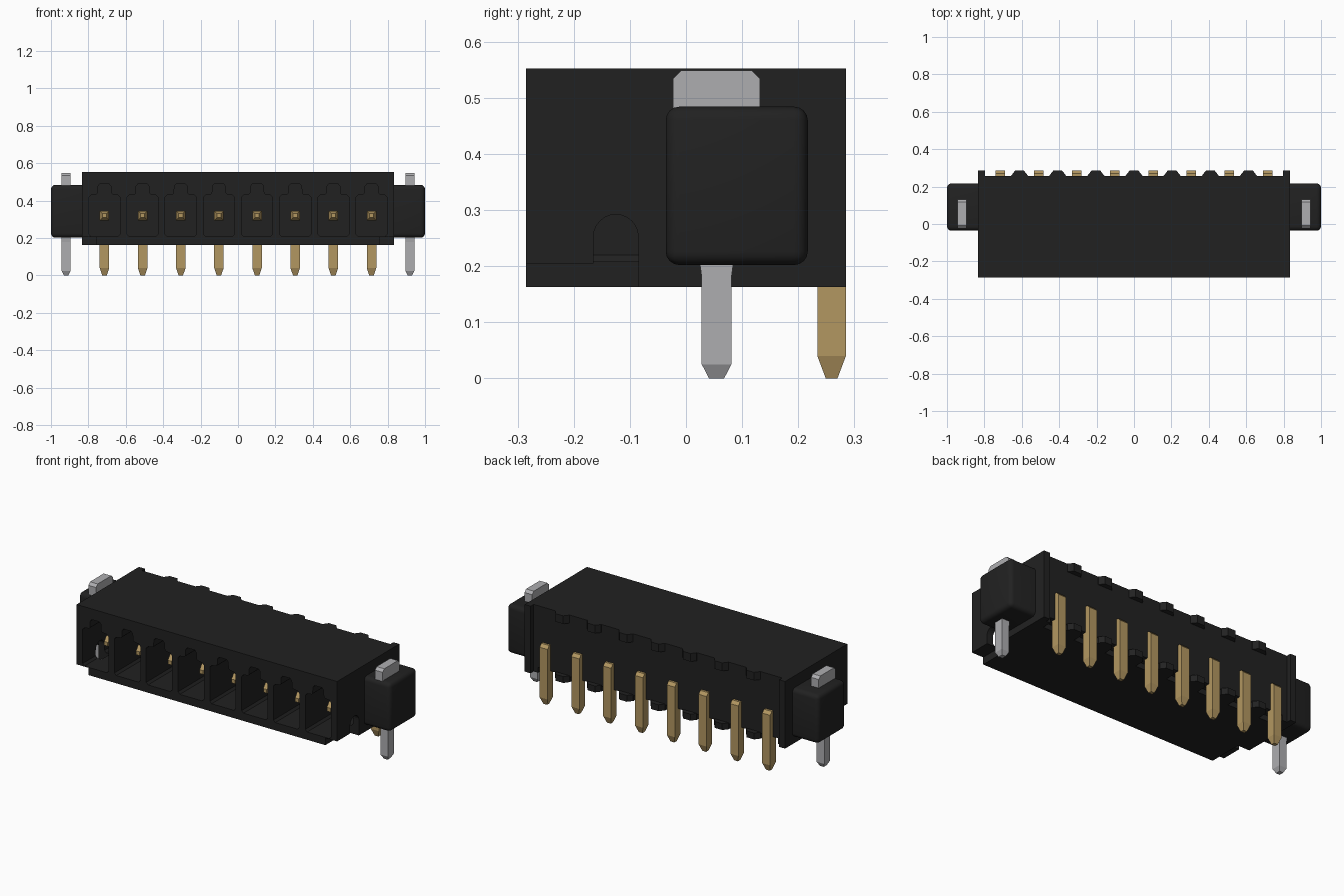
import bpy, bmesh, math

if "Cube" in bpy.data.objects:
    bpy.data.objects.remove(bpy.data.objects["Cube"])

def mat(name, rgb):
    m = bpy.data.materials.new(name)
    m.diffuse_color = (*rgb, 1)
    m.use_nodes = True
    m.node_tree.nodes["Principled BSDF"].inputs["Base Color"].default_value = m.diffuse_color
    return m

BLACK = mat("black plastic", (0.0155, 0.0155, 0.0155))
GOLD = mat("gold metal", (0.45, 0.31, 0.12))
GREY = mat("tin grey", (0.42, 0.42, 0.435))

PITCH = 0.204
PINS = [(i - 3.5) * PITCH for i in range(8)]
GAPS = [(i - 3) * PITCH for i in range(7)]

def finish(bm, name, material):
    bmesh.ops.recalc_face_normals(bm, faces=bm.faces)
    me = bpy.data.meshes.new(name)
    bm.to_mesh(me)
    bm.free()
    me.materials.append(material)
    ob = bpy.data.objects.new(name, me)
    bpy.context.collection.objects.link(ob)
    return ob

def loft(bm, rings):
    """Closed solid through a list of equal-length vertex rings."""
    rs = [[bm.verts.new(p) for p in r] for r in rings]
    for a, b in zip(rs, rs[1:]):
        for i in range(len(a)):
            j = (i + 1) % len(a)
            bm.faces.new((a[i], a[j], b[j], b[i]))
    bm.faces.new(rs[0][::-1])
    bm.faces.new(rs[-1])

def rect_z(x0, x1, y0, y1, z):
    return [(x0, y0, z), (x1, y0, z), (x1, y1, z), (x0, y1, z)]

def rect_y(x, h, z, y):
    return [(x - h, y, z - h), (x + h, y, z - h), (x + h, y, z + h), (x - h, y, z + h)]

def box(bm, x0, x1, y0, y1, z0, z1):
    loft(bm, [rect_z(x0, x1, y0, y1, z0), rect_z(x0, x1, y0, y1, z1)])

def activate(ob):
    bpy.ops.object.select_all(action='DESELECT')
    ob.select_set(True)
    bpy.context.view_layer.objects.active = ob

def cut(ob, cutter):
    m = ob.modifiers.new("cut", 'BOOLEAN')
    m.operation, m.solver, m.object = 'DIFFERENCE', 'EXACT', cutter
    activate(ob)
    bpy.ops.object.modifier_apply(modifier=m.name)
    bpy.data.objects.remove(cutter)

# Main housing block
bm = bmesh.new()
box(bm, -0.835, 0.835, -0.285, 0.285, 0.163, 0.552)
housing = finish(bm, "housing", BLACK)

# Back face recess between the end ribs
bm = bmesh.new()
box(bm, -0.797, 0.797, 0.257, 0.4, 0, 0.7)
cut(housing, finish(bm, "back_cutter", BLACK))

# Keyed contact cavities
half = [(0.071, 0.208), (0.083, 0.22), (0.083, 0.418), (0.071, 0.43),
        (0.042, 0.434), (0.036, 0.44), (0.034, 0.478), (0.024, 0.49)]
key = half + [(-x, z) for x, z in reversed(half)]
bm = bmesh.new()
for px in PINS:
    loft(bm, [[(px + x, y, z) for x, z in key] for y in (-0.4, 0.11)])
cut(housing, finish(bm, "cavity_cutter", BLACK))

# Lower end notches and arched side windows
arch = [(-0.4, 0.1), (-0.085, 0.1), (-0.085, 0.25)]
arch += [(-0.125 + 0.04 * math.cos(math.radians(a)), 0.252 + 0.04 * math.sin(math.radians(a)))
         for a in range(15, 180, 15)]
arch += [(-0.165, 0.25), (-0.165, 0.205), (-0.4, 0.205)]
for s in (-1, 1):
    bm = bmesh.new()
    loft(bm, [[(s * x, y, z) for y, z in arch] for x in (0.76, 0.95)])
    cut(housing, finish(bm, "end_cutter", BLACK))

# Rebates at the bottom of the back wall
bm = bmesh.new()
for px in PINS:
    box(bm, px - 0.055, px + 0.055, 0.2, 0.4, 0.1, 0.195)
cut(housing, finish(bm, "rebate_cutter", BLACK))

# Small teeth along the upper and lower back edges
bm = bmesh.new()
for gx in GAPS:
    for z0, z1 in ((0.505, 0.552), (0.163, 0.2)):
        tooth = [(-0.045, 0.25), (0.045, 0.25), (0.045, 0.258),
                 (0.024, 0.285), (-0.024, 0.285), (-0.045, 0.258)]
        loft(bm, [[(gx + x, y, z) for x, y in tooth] for z in (z0, z1)])
finish(bm, "back_teeth", BLACK)

# Right-angle contact pins
bm = bmesh.new()
for px in PINS:
    w = 0.0255
    loft(bm, [rect_z(px - 0.012, px + 0.012, 0.249, 0.27, 0),
              rect_z(px - w, px + w, 0.234, 0.285, 0.04),
              rect_z(px - w, px + w, 0.234, 0.285, 0.33),
              rect_z(px - w, px + w, 0.234, 0.27, 0.347)])
    loft(bm, [rect_y(px, 0.011, 0.32, -0.19), rect_y(px, w, 0.32, -0.15),
              rect_y(px, w, 0.32, 0.24)])
finish(bm, "contact_pins", GOLD)

for s, side in ((-1, "left"), (1, "right")):
    # Rounded mounting lug
    bm = bmesh.new()
    box(bm, *sorted((s * 0.82, s * 1.0)), -0.036, 0.217, 0.202, 0.484)
    outer = [e for e in bm.edges if any(abs(v.co.x) > 0.9 for v in e.verts)]
    bmesh.ops.bevel(bm, geom=outer, offset=0.024, segments=4, profile=0.5, affect='EDGES')
    lug = finish(bm, side + "_lug", BLACK)
    activate(lug)
    bpy.ops.object.shade_smooth_by_angle(angle=math.radians(35))

    # Board peg with a wide head above the lug
    bm = bmesh.new()
    c, w = s * 0.919, 0.0245
    loft(bm, [rect_z(c - 0.012, c + 0.012, 0.041, 0.068, 0),
              rect_z(c - w, c + w, 0.028, 0.081, 0.025),
              rect_z(c - w, c + w, 0.028, 0.081, 0.18),
              rect_z(c - w, c + w, 0.024, 0.085, 0.21)])
    loft(bm, [rect_z(c - w, c + w, -0.023, 0.132, 0.47),
              rect_z(c - w, c + w, -0.023, 0.132, 0.534),
              rect_z(c - w, c + w, -0.008, 0.117, 0.549)])
    finish(bm, side + "_peg", GREY)
